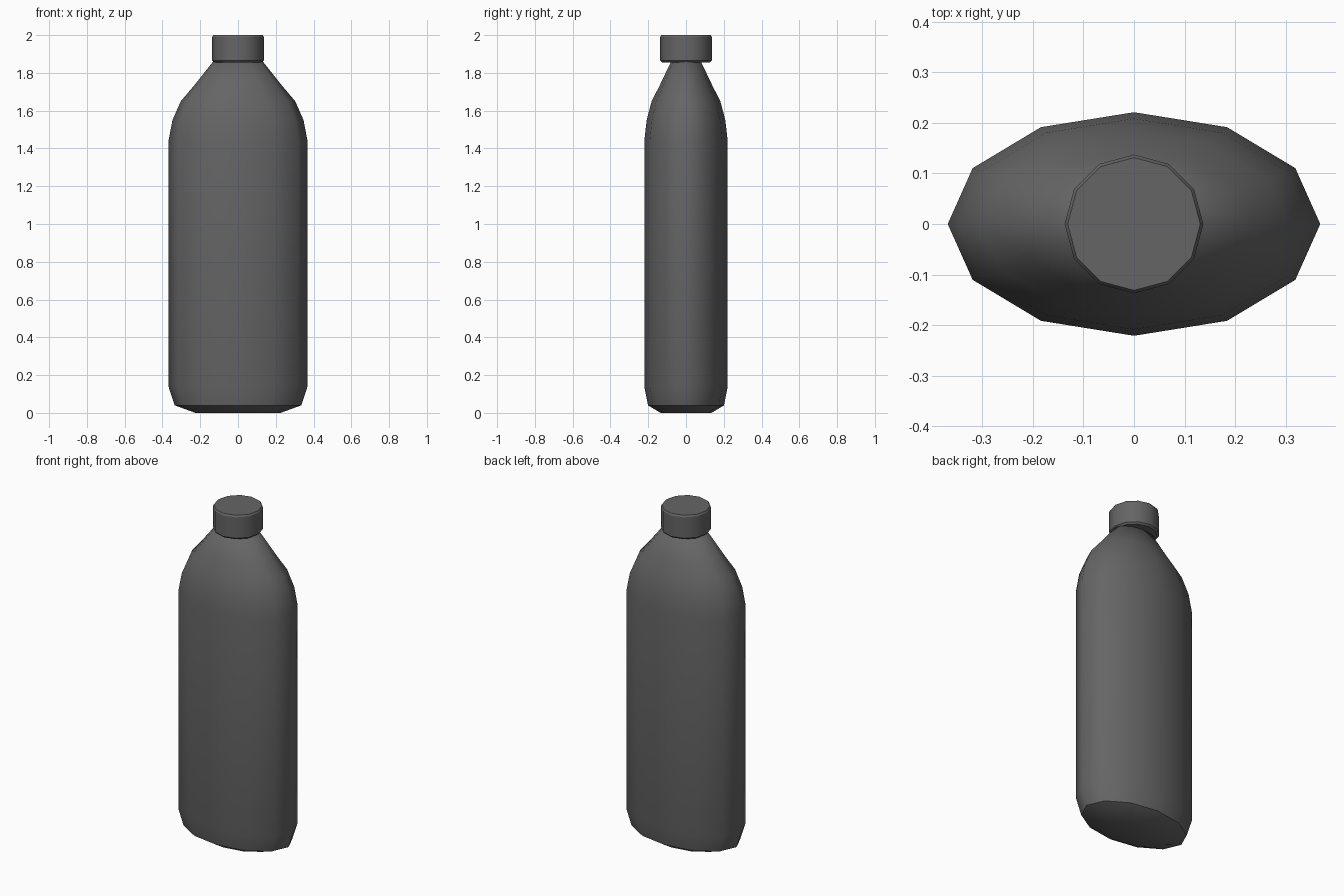
import bpy, bmesh, math

old = bpy.data.objects.get("Cube")
if old:
    bpy.data.objects.remove(old, do_unlink=True)

SIDES = 12
grey = bpy.data.materials.new("dark grey plastic")
grey.use_nodes = True
colour = (0.13, 0.13, 0.13, 1)
grey.diffuse_color = colour
grey.node_tree.nodes["Principled BSDF"].inputs["Base Color"].default_value = colour


def loft(name, profile, depth_ratio, sharp_heights):
    """Stack elliptical rings of (radius, height), cap both ends, crease chosen rings."""
    bm = bmesh.new()
    rings = []
    for r, z in profile:
        angles = [2 * math.pi * i / SIDES for i in range(SIDES)]
        rings.append([bm.verts.new((r * math.cos(a), r * depth_ratio * math.sin(a), z))
                      for a in angles])
    for low, high in zip(rings, rings[1:]):
        for i in range(SIDES):
            j = (i + 1) % SIDES
            bm.faces.new((low[i], low[j], high[j], high[i]))
    bm.faces.new(rings[0][::-1])
    bm.faces.new(rings[-1])
    for face in bm.faces:
        face.smooth = True
    for edge in bm.edges:
        a, b = (v.co.z for v in edge.verts)
        if abs(a - b) < 1e-5 and any(abs(a - h) < 1e-4 for h in sharp_heights):
            edge.smooth = False
    mesh = bpy.data.meshes.new(name)
    bm.to_mesh(mesh)
    bm.free()
    mesh.materials.append(grey)
    obj = bpy.data.objects.new(name, mesh)
    bpy.context.collection.objects.link(obj)
    return obj


# Flattened bottle body with chamfered base and sloping shoulders
loft("bottle_body",
     [(0.225, 0), (0.335, 0.04), (0.368, 0.14), (0.368, 1.44), (0.347, 1.55),
      (0.303, 1.65), (0.235, 1.73), (0.13, 1.862)],
     0.6, [0.04])

# Round screw cap with narrow bevels
loft("screw_cap",
     [(0.127, 1.855), (0.137, 1.865), (0.137, 1.99), (0.131, 2.0)],
     1.0, [1.855, 1.865, 1.99, 2.0])
